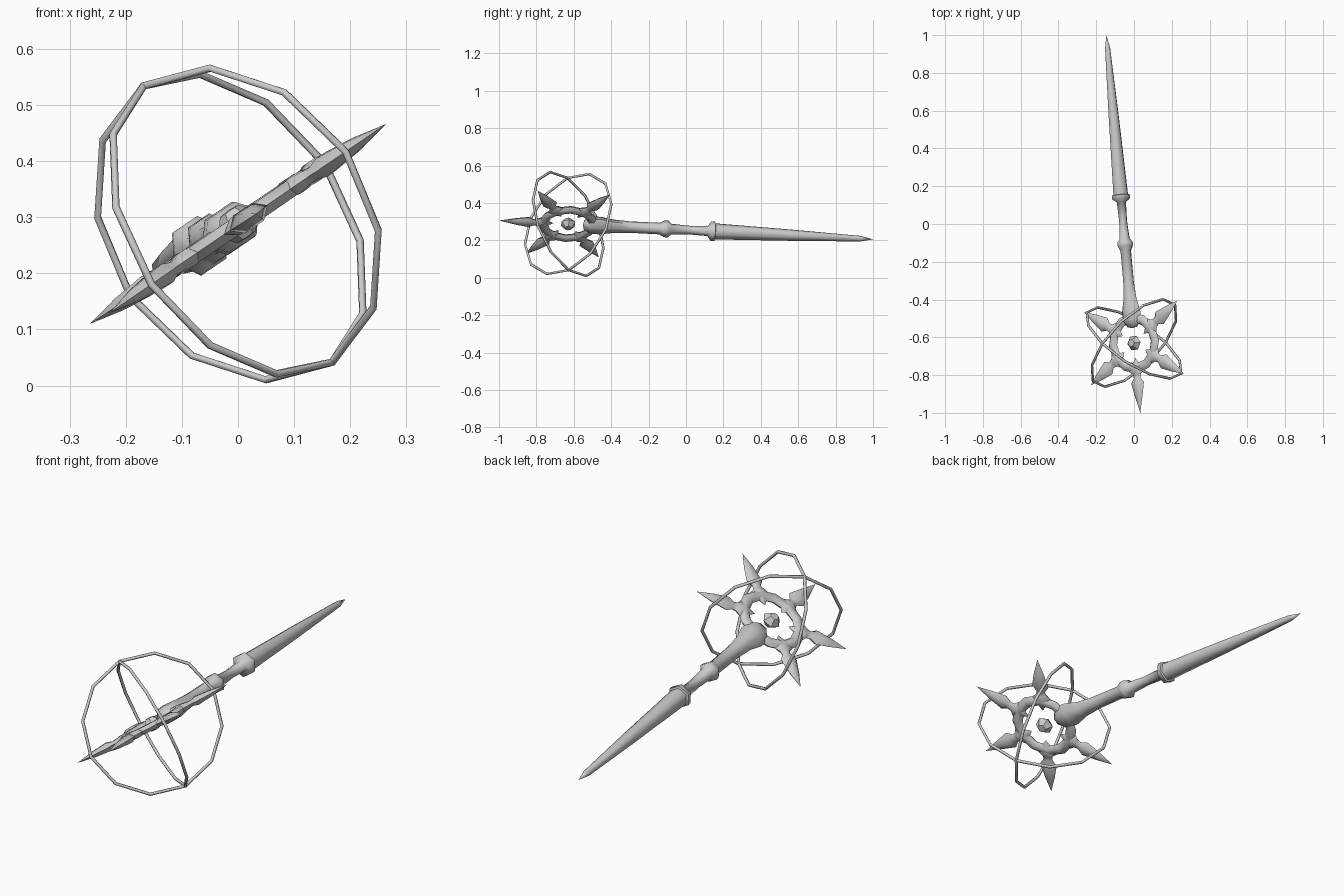
import bpy, bmesh, math
from mathutils import Matrix, Vector

if "Cube" in bpy.data.objects:
    bpy.data.objects.remove(bpy.data.objects["Cube"])

# Wand frame: U runs along the shaft towards the head, V across the star, W is the star normal
U = Vector((0.089, -0.9945, 0.050)).normalized()
V = Vector((0.82, 0.103, 0.56))
V = (V - U * V.dot(U)).normalized()
W = U.cross(V)
FRAME = Matrix.Translation((0, -0.63, 0.288)) @ Matrix((U, V, W)).transposed().to_4x4()


def finish(name, bm, local, angle):
    bmesh.ops.remove_doubles(bm, verts=bm.verts, dist=1e-5)
    bmesh.ops.transform(bm, matrix=FRAME @ local, verts=bm.verts)
    bmesh.ops.recalc_face_normals(bm, faces=bm.faces)
    me = bpy.data.meshes.new(name)
    bm.to_mesh(me)
    bm.free()
    ob = bpy.data.objects.new(name, me)
    bpy.context.collection.objects.link(ob)
    bpy.ops.object.select_all(action='DESELECT')
    ob.select_set(True)
    bpy.context.view_layer.objects.active = ob
    bpy.ops.object.shade_smooth_by_angle(angle=math.radians(angle))
    return ob


def loft(name, stations, local=Matrix(), sides=6, angle=62):
    """Stations (position, half width, half thickness) along local x."""
    bm = bmesh.new()
    loops = []
    for x, a, b in stations:
        loops.append([bm.verts.new((x, a * math.cos(i * math.tau / sides),
                                    b * math.sin(i * math.tau / sides))) for i in range(sides)])
    for p, q in zip(loops, loops[1:]):
        for i in range(sides):
            j = (i + 1) % sides
            bm.faces.new((p[i], p[j], q[j], q[i]))
    return finish(name, bm, local, angle)


def hoop(name, radius, a, b, segs, sides, local=Matrix(), angle=62):
    """Closed ring in the local xy plane; a = radial half size, b = half thickness."""
    bm = bmesh.new()
    loops = []
    for k in range(segs):
        t = k * math.tau / segs
        loop = []
        for i in range(sides):
            s = i * math.tau / sides
            r = radius + a * math.cos(s)
            loop.append(bm.verts.new((r * math.cos(t), r * math.sin(t), b * math.sin(s))))
        loops.append(loop)
    for k in range(segs):
        p, q = loops[k], loops[(k + 1) % segs]
        for i in range(sides):
            j = (i + 1) % sides
            bm.faces.new((p[i], p[j], q[j], q[i]))
    return finish(name, bm, local, angle)


def turn(deg, axis='Z'):
    return Matrix.Rotation(math.radians(deg), 4, axis)


# Shaft with two collars and a bulb at the head
loft("shaft", [
    (-1.639, 0, 0), (-1.57, 0.015, 0.015), (-1.2, 0.030, 0.030), (-0.79, 0.043, 0.043),
    (-0.787, 0.053, 0.053), (-0.767, 0.053, 0.053), (-0.75, 0.027, 0.027),
    (-0.65, 0.023, 0.023), (-0.555, 0.029, 0.029), (-0.535, 0.046, 0.046),
    (-0.515, 0.044, 0.044), (-0.49, 0.031, 0.031), (-0.33, 0.032, 0.030),
    (-0.24, 0.040, 0.035), (-0.17, 0.058, 0.043), (-0.12, 0.058, 0.041),
    (-0.085, 0.030, 0.022), (-0.08, 0, 0)])

# Flat ring of the star
hoop("star_ring", 0.135, 0.026, 0.018, 12, 6)

# Five spikes: front one and two mirrored pairs
for n, (deg, tip) in enumerate([(0, 0.372), (57, 0.358), (-57, 0.358), (123, 0.358), (-123, 0.358)]):
    loft(f"spike_{n + 1}", [
        (0.08, 0, 0), (0.115, 0.024, 0.014), (0.15, 0.046, 0.02), (0.165, 0.026, 0.016),
        (0.185, 0.021, 0.014), (0.212, 0.041, 0.022), (0.28, 0.025, 0.015), (tip, 0, 0)],
        turn(deg))

# Gem floating in the middle
loft("gem", [(-0.03, 0, 0), (-0.028, 0.02, 0.02), (0, 0.042, 0.042), (0.028, 0.02, 0.02), (0.03, 0, 0)],
     turn(90, 'Y'), angle=30)

# Two crossed orbit hoops standing on the star plane
for side, deg in (("left", 45), ("right", -45)):
    hoop(f"orbit_hoop_{side}", 0.298, 0.007, 0.007, 12, 6, turn(deg) @ turn(90, 'X'))
